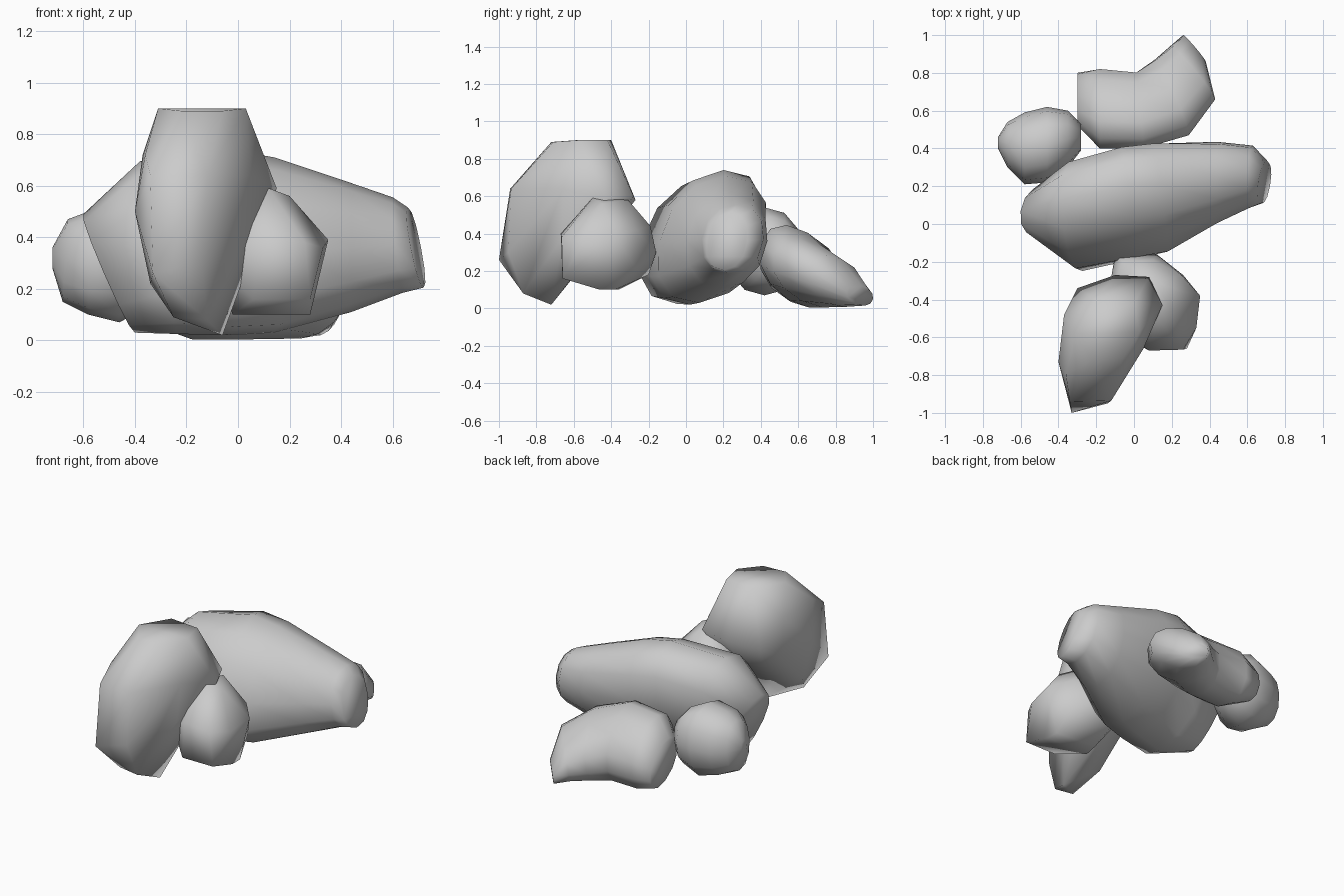
import bpy, bmesh
from math import sin, cos, tau, copysign
from mathutils import Vector

SIDES = 12


def finish(name, bm):
    for vert in bm.verts:
        vert.co.z = max(vert.co.z, 0.0)
    bmesh.ops.recalc_face_normals(bm, faces=bm.faces[:])
    mesh = bpy.data.meshes.new(name)
    bm.to_mesh(mesh)
    bm.free()
    ob = bpy.data.objects.new(name, mesh)
    bpy.context.collection.objects.link(ob)
    for p in mesh.polygons:
        p.use_smooth = True


def bulge(t, power=0.92):
    return copysign(abs(t) ** power, t)


def loft_rock(name, stations):
    """Loft rings given as centre + two half-axis vectors."""
    bm = bmesh.new()
    rings = []
    for s in stations:
        c, u, v = Vector(s[0:3]), Vector(s[3:6]), Vector(s[6:9])
        rings.append([bm.verts.new(c + u * bulge(cos(tau * i / SIDES))
                                   + v * bulge(sin(tau * i / SIDES)))
                      for i in range(SIDES)])
    for a, b in zip(rings, rings[1:]):
        for i in range(SIDES):
            j = (i + 1) % SIDES
            bm.faces.new((a[i], a[j], b[j], b[i]))
    bm.faces.new(rings[0])
    bm.faces.new(rings[-1])
    finish(name, bm)


def hull_rock(name, corners):
    """Chipped convex rock spanned by its corner points."""
    bm = bmesh.new()
    for c in corners:
        bm.verts.new(c)
    res = bmesh.ops.convex_hull(bm, input=bm.verts[:])
    loose = {v for v in res["geom_interior"] + res["geom_unused"]
             if isinstance(v, bmesh.types.BMVert)}
    bmesh.ops.delete(bm, geom=list(loose), context='VERTS')
    finish(name, bm)


# Large central boulder, running left to right
loft_rock("large_boulder", [
    (-.50, .07, .26, .02, .13, 0, -.10, .0, .23),
    (-.31, .04, .36, 0, .275, .0, -.07, .09, .335),
    (-.03, .11, .38, -.04, .285, .02, 0, .09, .36),
    (.14, .14, .37, -.04, .285, .02, 0, .07, .34),
    (.44, .22, .36, 0, .215, 0, 0, .03, .25),
    (.62, .25, .37, .01, .165, 0, -.02, .02, .185),
    (.69, .22, .36, .02, .11, 0, -.03, .02, .155),
])

# Tall leaning rock at the front, narrow foot and wide shoulder
hull_rock("tall_leaning_rock", [
    (-.31, -.58, .90), (-.22, -.72, .89), (-.06, -.71, .89), (.03, -.57, .90), (.0, -.42, .90), (-.2, -.4, .90),
    (.15, -.43, .59), (.08, -.28, .60), (-.10, -.27, .58), (-.30, -.34, .55), (-.37, -.48, .72),
    (-.40, -.73, .50), (-.34, -.94, .64), (-.12, -.935, .64), (.05, -.66, .64), (-.36, -.80, .72),
    (-.33, -1.0, .26), (-.14, -.95, .30), (-.25, -.86, .09), (-.06, -.72, .02), (-.34, -.72, .22),
    (-.36, -.48, .45), (.02, -.66, .38), (-.12, -.87, .08),
])

# Round rock beside it
hull_rock("round_front_rock", [
    (.12, -.5, .59), (.11, -.31, .58), (.20, -.45, .56), (0, -.45, .56), (.35, -.38, .39), (.33, -.55, .36),
    (.28, -.66, .16), (.06, -.66, .16), (.26, -.665, .38), (.08, -.67, .40), (.28, -.46, .10), (.28, -.38, .10),
    (-.02, -.46, .10), (.0, -.36, .10), (.26, -.27, .22), (.25, -.27, .42), (.12, -.16, .3),
    (-.10, -.16, .30), (-.06, -.2, .45), (.10, -.19, .44), (-.14, -.4, .36), (-.08, -.56, .3), (.0, -.2, .18),
])

# Low curved rock at the back
loft_rock("curved_back_rock", [
    (-.30, .66, .19, 0, .14, -.07, 0, .02, .12),
    (-.18, .61, .215, 0, .21, -.10, 0, .05, .18),
    (.03, .60, .225, -.02, .20, -.12, 0, .05, .18),
    (.20, .67, .19, -.09, .20, -.10, 0, .05, .15),
    (.31, .80, .145, -.12, .14, -.06, 0, .03, .12),
    (.32, .93, .07, -.06, .07, -.02, 0, .01, .05),
])

# Small rock at the back left
loft_rock("small_rock", [
    (-.72, .43, .32, 0, .03, 0, 0, 0, .04),
    (-.67, .42, .31, 0, .12, 0, .01, 0, .16),
    (-.58, .40, .30, 0, .19, 0, 0, 0, .20),
    (-.46, .42, .305, 0, .20, 0, 0, 0, .235),
    (-.35, .45, .31, 0, .15, 0, 0, 0, .18),
    (-.28, .46, .31, 0, .07, 0, 0, 0, .10),
])
